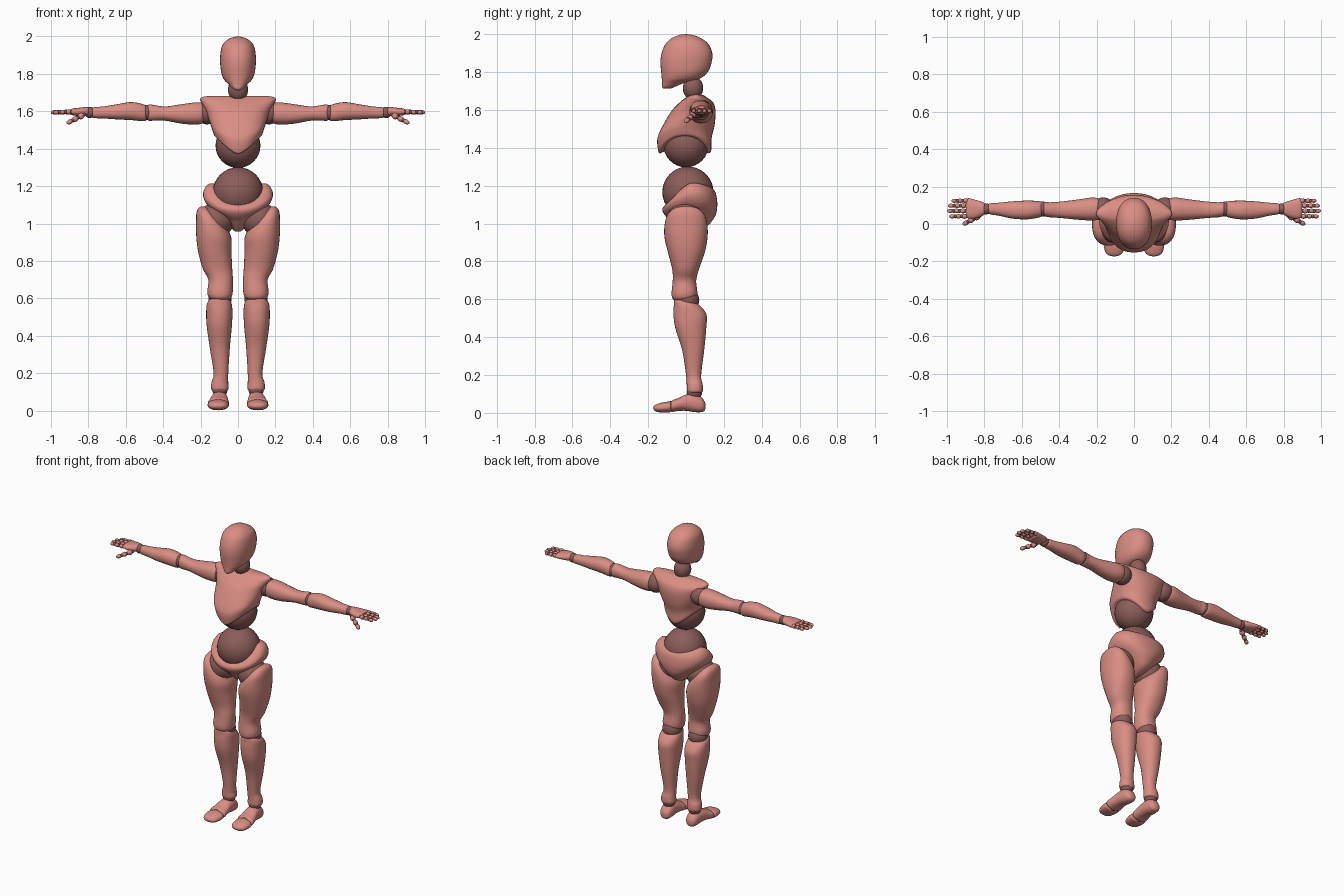
import bpy, bmesh, math
from mathutils import Vector, Matrix


def material(name, rgb):
    m = bpy.data.materials.new(name)
    m.diffuse_color = (*rgb, 1)
    return m


SKIN = material("shell", (0.70, 0.27, 0.23))
JOINT = material("joint", (0.26, 0.11, 0.10))


def finish(name, bm, mat, mirror):
    bmesh.ops.recalc_face_normals(bm, faces=bm.faces)
    me = bpy.data.meshes.new(name)
    bm.to_mesh(me)
    bm.free()
    me.shade_smooth()
    me.set_sharp_from_angle(angle=math.radians(50))
    me.materials.append(mat)
    ob = bpy.data.objects.new(name, me)
    bpy.context.collection.objects.link(ob)
    if mirror:
        ob.modifiers.new("Mirror", 'MIRROR').use_mirror_merge = False
    return ob


def spline(rows, steps=5):
    # Catmull-Rom through the key sections
    rows = [Vector(r) for r in rows]
    ext = [rows[0]] + rows + [rows[-1]]
    out = []
    for i in range(len(rows) - 1):
        a, b, c, d = ext[i:i + 4]
        for k in range(steps):
            t = k / steps
            out.append(0.5 * (2 * b + (c - a) * t + (2 * a - 5 * b + 4 * c - d) * t * t
                              + (3 * b - a - 3 * c + d) * t ** 3))
    return out + [rows[-1]]


def loft(name, axis, rows, mirror=True, power=2.2, warp=None, sides=36):
    # rows: centre x, y, z and two radii across the axis
    bm = bmesh.new()
    i, j = {'X': (1, 2), 'Y': (0, 2), 'Z': (0, 1)}[axis]
    rings = []
    for r in spline(rows):
        ring = []
        for k in range(sides):
            a = math.tau * k / sides
            u = math.copysign(abs(math.cos(a)) ** (2 / power), math.cos(a))
            v = math.copysign(abs(math.sin(a)) ** (2 / power), math.sin(a))
            p = Vector(r[:3])
            p[i] += u * max(r[3], 0.001)
            p[j] += v * max(r[4], 0.001)
            if warp:
                p.z += warp(u, v, p.z)
            ring.append(bm.verts.new(p))
        rings.append(ring)
    for a, b in zip(rings, rings[1:]):
        for k in range(sides):
            n = (k + 1) % sides
            bm.faces.new((a[k], a[n], b[n], b[k]))
    for ring in (rings[0], rings[-1]):
        c = bm.verts.new(sum((v.co for v in ring), Vector()) / sides)
        for k in range(sides):
            bm.faces.new((ring[k], ring[(k + 1) % sides], c))
    return finish(name, bm, SKIN, mirror)


def ball(name, centre, radius, mirror=True, seg=32, stretch=1.0):
    bm = bmesh.new()
    bmesh.ops.create_uvsphere(bm, u_segments=seg, v_segments=seg // 2, radius=radius,
                              matrix=Matrix.Translation(centre) @ Matrix.Diagonal((1, 1, stretch, 1)))
    return finish(name, bm, JOINT, mirror)


def bone(name, p, q, r):
    # small elongated finger segment from p to q
    p, q = Vector(p), Vector(q)
    d = q - p
    m = (Matrix.Translation((p + q) / 2) @ d.to_track_quat('Z', 'Y').to_matrix().to_4x4()
         @ Matrix.Diagonal((r, r, d.length / 2, 1)))
    bm = bmesh.new()
    bmesh.ops.create_uvsphere(bm, u_segments=14, v_segments=10, radius=1, matrix=m)
    return finish(name, bm, SKIN, True)


def clamp(t):
    return max(0.0, min(1.0, t))


# head and neck
loft("head", 'Z', [
    (0, -.100, 1.712, .012, .018), (0, -.092, 1.722, .028, .034), (0, -.065, 1.745, .050, .062),
    (0, -.028, 1.765, .072, .100), (0, -.008, 1.80, .088, .123), (0, 0, 1.85, .095, .135),
    (0, .005, 1.90, .095, .134), (0, .005, 1.95, .085, .112), (0, .002, 1.98, .060, .075),
    (0, 0, 1.995, .030, .038), (0, 0, 2.0, .004, .005)], mirror=False)
ball("neck", (0, .037, 1.715), .054, mirror=False, stretch=1.15)

# chest with arched lower rim, and abdomen ball
loft("chest", 'Z', [
    (0, -.010, 1.37, .118, .128), (0, -.007, 1.385, .128, .140), (0, -.008, 1.45, .140, .143),
    (0, .015, 1.52, .152, .136), (0, .040, 1.595, .168, .116), (0, .055, 1.64, .192, .088),
    (0, .055, 1.665, .203, .056), (0, .055, 1.678, .185, .035), (0, .055, 1.682, .15, .015)],
    mirror=False, warp=lambda u, v, z: .095 * abs(u) ** 1.4 * clamp((1.57 - z) / .2))
ball("abdomen", (0, 0, 1.417), .12, mirror=False)

# waist ball and pelvis with a dipped front rim
ball("waist", (0, .010, 1.166), .135, mirror=False)
loft("pelvis", 'Z', [
    (0, .005, .957, .015, .025), (0, .030, .985, .045, .080), (0, .028, 1.04, .100, .125),
    (0, .022, 1.10, .165, .143), (0, .020, 1.15, .187, .143), (0, .025, 1.19, .177, .130),
    (0, .028, 1.212, .155, .112), (0, .028, 1.215, .135, .098)], mirror=False,
    warp=lambda u, v, z: -(.095 * max(0, -v) ** 1.5 + .025 * max(0, v) ** 2) * clamp((z - 1.02) / .18))

# legs
ball("hip", (.115, -.003, 1.02), .095)
loft("thigh", 'Z', [
    (.095, -.012, .592, .040, .045), (.096, -.010, .605, .060, .062), (.096, -.008, .635, .068, .068),
    (.093, -.008, .70, .066, .062), (.110, -.002, .76, .079, .071), (.124, .002, .85, .089, .098),
    (.130, 0, .93, .093, .114), (.150, 0, 1.0, .074, .112), (.172, 0, 1.05, .051, .095),
    (.184, 0, 1.08, .030, .062), (.187, 0, 1.092, .008, .018)])
ball("knee", (.097, .008, .595), .062)
loft("shin", 'Z', [
    (.097, .047, .103, .030, .030), (.097, .047, .115, .046, .042), (.097, .046, .15, .045, .042),
    (.091, .040, .20, .039, .040), (.097, .038, .33, .053, .058), (.100, .025, .45, .067, .082),
    (.100, .021, .52, .070, .087), (.100, .002, .572, .066, .066), (.100, -.022, .595, .048, .040),
    (.100, -.025, .603, .025, .018)])
ball("ankle", (.097, .045, .112), .041)
loft("foot", 'Y', [
    (.097, .103, .036, .010, .012), (.097, .097, .037, .026, .026), (.097, .080, .044, .038, .040),
    (.098, .045, .053, .043, .049), (.100, 0, .054, .047, .043), (.103, -.04, .044, .053, .034),
    (.105, -.07, .037, .056, .031), (.105, -.080, .036, .040, .020)])
ball("toe_joint", (.105, -.078, .034), .028)
loft("toes", 'Y', [
    (.105, -.078, .031, .040, .018), (.105, -.086, .031, .056, .028), (.106, -.12, .029, .055, .027),
    (.106, -.152, .026, .046, .021), (.106, -.168, .026, .028, .012), (.106, -.173, .026, .006, .003)])

# arms
ball("shoulder", (.165, .080, 1.592), .062)
loft("upper_arm", 'X', [
    (.180, .080, 1.592, .035, .035), (.188, .080, 1.590, .056, .054), (.23, .080, 1.588, .061, .059),
    (.30, .077, 1.586, .054, .052), (.39, .076, 1.588, .044, .038), (.45, .076, 1.592, .040, .042),
    (.478, .080, 1.593, .038, .043), (.486, .080, 1.593, .024, .028)])
ball("elbow", (.49, .080, 1.593), .041)
loft("forearm", 'X', [
    (.492, .080, 1.590, .028, .028), (.50, .079, 1.591, .042, .044), (.57, .075, 1.601, .050, .048),
    (.65, .075, 1.597, .046, .040), (.72, .079, 1.594, .035, .032), (.77, .081, 1.593, .029, .029),
    (.785, .081, 1.593, .020, .020)])
ball("wrist", (.792, .081, 1.594), .030)
loft("palm", 'X', [
    (.795, .081, 1.598, .018, .012), (.805, .081, 1.599, .034, .024), (.85, .080, 1.597, .050, .022),
    (.885, .084, 1.597, .054, .018), (.898, .084, 1.597, .046, .010)])

# fingers: three segments each with ball joints
for n, (y, start, length) in enumerate([(.041, .890, .098), (.070, .898, .102),
                                        (.098, .895, .100), (.124, .885, .090)]):
    step = length / 3
    for s in range(3):
        x = start + s * step
        ball(f"knuckle_{n}_{s}", (x, y, 1.597), .0105, seg=12)
        bone(f"finger_{n}_{s}", (x, y, 1.597), (x + step, y, 1.597 - .002 * s), .0135 - .0012 * s)

# thumb
base, tip = Vector((.825, .045, 1.582)), Vector((.915, -.003, 1.536))
for s in range(3):
    p, q = base.lerp(tip, s / 3), base.lerp(tip, (s + 1) / 3)
    ball(f"thumb_joint_{s}", p, .011, seg=12)
    bone(f"thumb_{s}", p, q, .017 - .002 * s)
